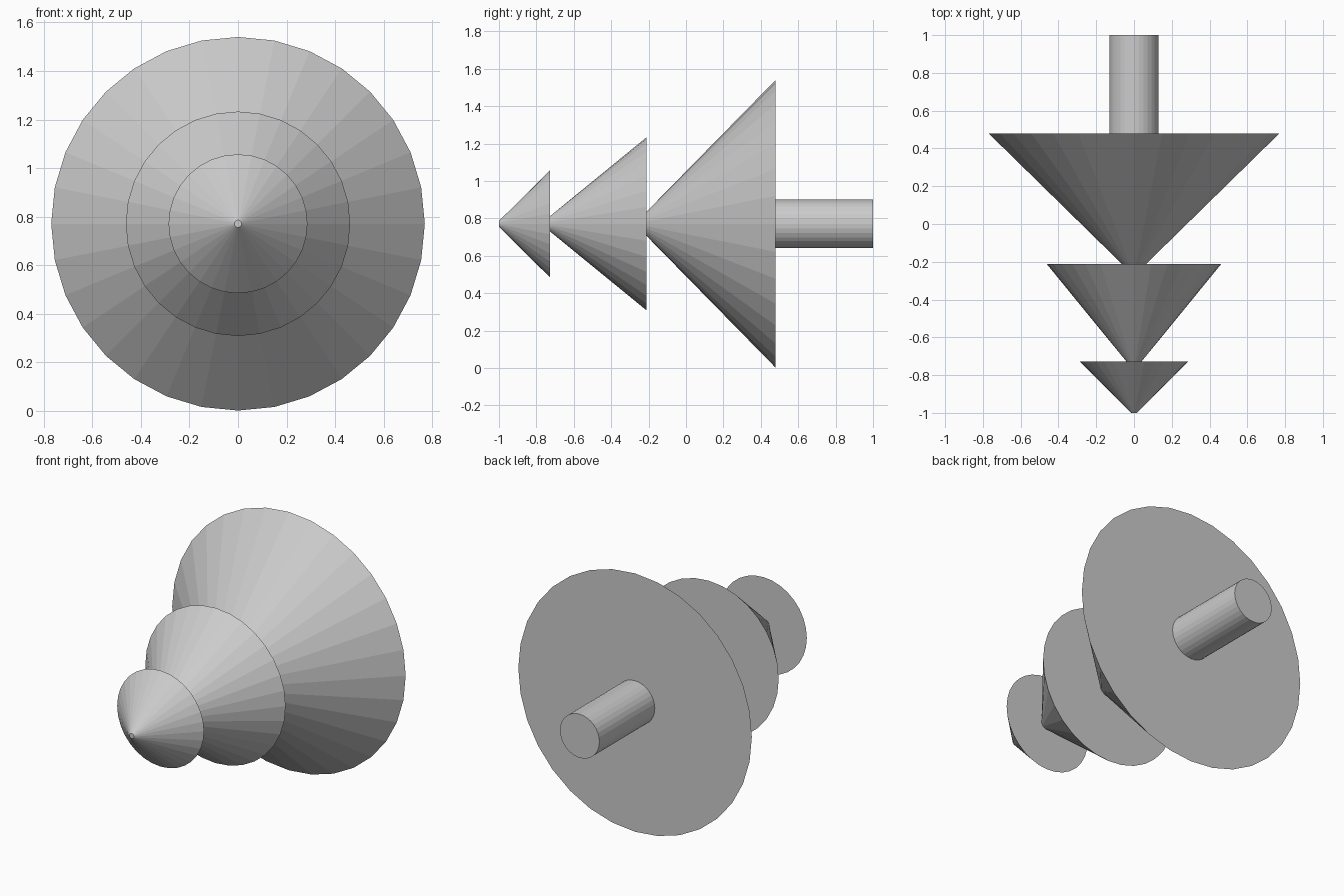
import bpy, math

if "Cube" in bpy.data.objects:
    bpy.data.objects.remove(bpy.data.objects["Cube"])

SIDES = 32
AXIS_Z = 0.771


def frustum(name, y_front, y_back, r_front, r_back):
    """Flat-shaded round section lying along y, capped at both ends."""
    bpy.ops.mesh.primitive_cone_add(
        vertices=SIDES, radius1=r_back, radius2=r_front,
        depth=y_back - y_front,
        location=(0, (y_front + y_back) / 2, AXIS_Z),
        rotation=(math.pi / 2, 0, 0))
    bpy.context.object.name = name


# Three stacked foliage cones; each blunt tip tucks into the tier ahead
frustum("top_foliage", -1.0, -0.728, 0.015, 0.286)
frustum("middle_foliage", -0.755, -0.212, 0.018, 0.462)
frustum("bottom_foliage", -0.25, 0.479, 0.025, 0.769)

# Trunk
frustum("trunk", 0.479, 1.0, 0.13, 0.13)
